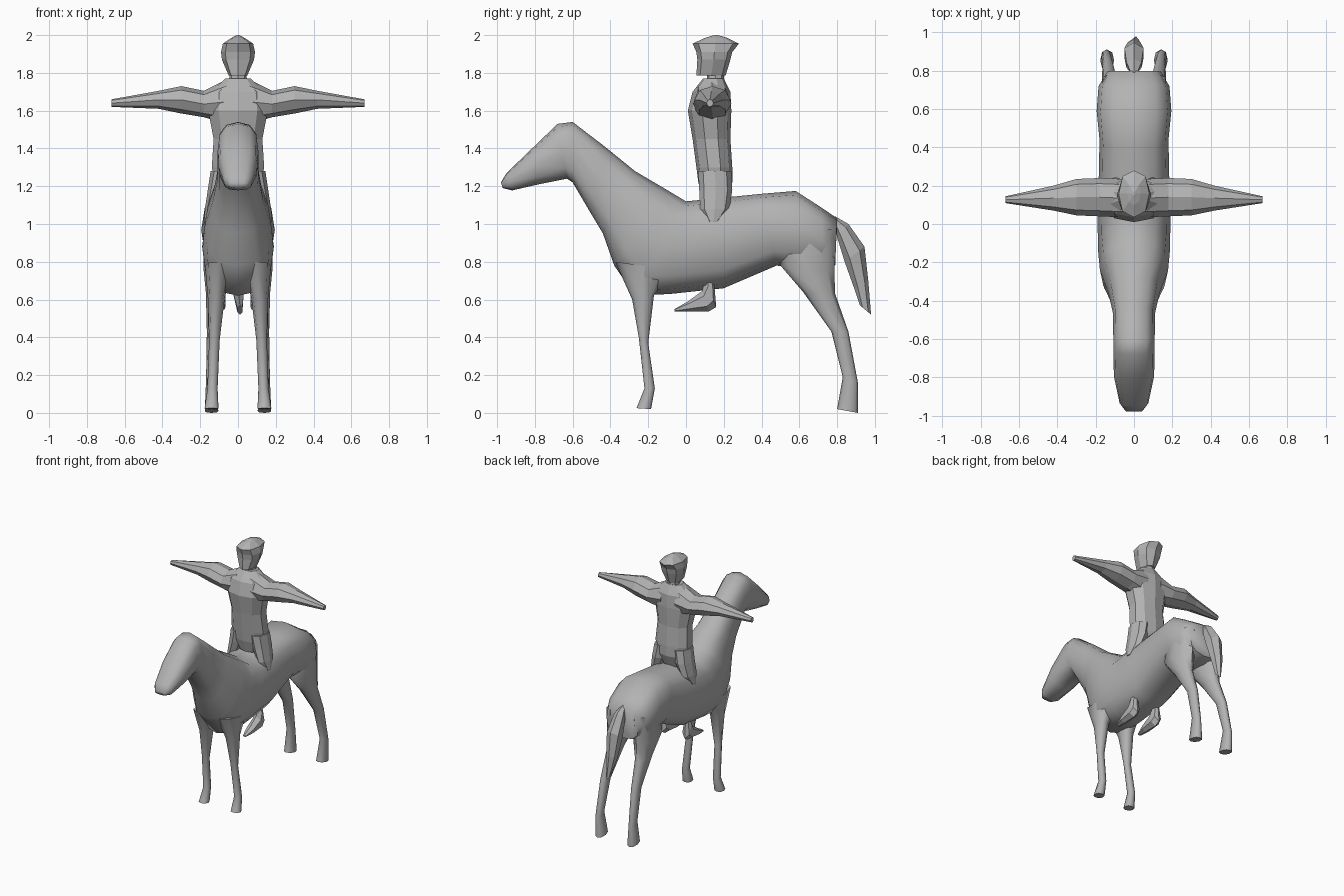
import bpy, bmesh, math
from mathutils import Vector

grey = bpy.data.materials.new("plain grey")
grey.diffuse_color = (0.45, 0.45, 0.45, 1)


def loft(name, rings, sides=8, power=1.0, smooth=None):
    """Skin rings given as (point a, opposite point b, half-width vector)."""
    bm = bmesh.new()
    loops = []
    for a, b, s in rings:
        a, b, s = Vector(a), Vector(b), Vector(s)
        mid, half = (a + b) / 2, (a - b) / 2
        loop = []
        for i in range(sides):
            t = 2 * math.pi * i / sides
            c, d = math.cos(t), math.sin(t)
            c = math.copysign(abs(c) ** power, c)
            d = math.copysign(abs(d) ** power, d)
            loop.append(bm.verts.new(mid + half * c + s * d))
        loops.append(loop)
    for p, q in zip(loops, loops[1:]):
        for i in range(sides):
            j = (i + 1) % sides
            bm.faces.new((p[i], p[j], q[j], q[i]))
    bm.faces.new(loops[0])
    bm.faces.new(loops[-1])
    bmesh.ops.recalc_face_normals(bm, faces=bm.faces)
    me = bpy.data.meshes.new(name)
    bm.to_mesh(me)
    bm.free()
    me.materials.append(grey)
    ob = bpy.data.objects.new(name, me)
    bpy.context.collection.objects.link(ob)
    if smooth:
        bpy.ops.object.select_all(action='DESELECT')
        ob.select_set(True)
        bpy.context.view_layer.objects.active = ob
        bpy.ops.object.shade_smooth_by_angle(angle=math.radians(smooth))
    return ob


def side_rings(rows, sx=1):
    """Rows of (ya, za, yb, zb, x centre, half width)."""
    return [((sx * x, ya, za), (sx * x, yb, zb), (w, 0, 0))
            for ya, za, yb, zb, x, w in rows]


def level_rings(rows, sx=1):
    """Rows of (y front, y back, z, x centre, half width)."""
    return side_rings([(f, z, b, z, x, w) for f, b, z, x, w in rows], sx)


# horse head, neck and trunk: top point, bottom point, half width
loft("horse_body", side_rings([
    (-.98, 1.22, -.97, 1.19, 0, .045),
    (-.95, 1.27, -.92, 1.178, 0, .075),
    (-.81, 1.405, -.78, 1.21, 0, .105),
    (-.68, 1.53, -.63, 1.24, 0, .108),
    (-.60, 1.54, -.60, 1.22, 0, .108),
    (-.43, 1.41, -.50, 1.05, 0, .11),
    (-.27, 1.28, -.44, .95, 0, .135),
    (-.10, 1.18, -.38, .78, 0, .178),
    (0, 1.12, -.27, .62, 0, .188),
    (.10, 1.13, -.08, .63, 0, .19),
    (.20, 1.14, .20, .66, 0, .185),
    (.40, 1.16, .48, .78, 0, .18),
    (.58, 1.175, .60, .76, 0, .195),
    (.72, 1.085, .72, .76, 0, .185),
    (.80, 1.03, .79, .78, 0, .14)]), 12, .75, 60)

# tail
loft("tail", side_rings([
    (.79, 1.04, .79, .99, 0, .02),
    (.86, 1.0, .80, .93, 0, .045),
    (.945, .88, .84, .80, 0, .058),
    (.965, .70, .89, .66, 0, .04),
    (.98, .52, .92, .57, .01, .015)]), 6)

for side, sx in (("left", 1), ("right", -1)):
    # horse legs
    loft("front_leg_" + side, side_rings([
        (-.375, .80, -.08, .76, .10, .075),
        (-.285, .60, -.17, .62, .115, .045),
        (-.25, .40, -.20, .37, .125, .028),
        (-.22, .13, -.165, .13, .135, .027),
        (-.262, .025, -.185, .02, .14, .037)], sx), 8, .85, 60)
    loft("hind_leg_" + side, side_rings([
        (.52, .92, .80, .98, .105, .075),
        (.50, .78, .785, .75, .115, .068),
        (.62, .64, .79, .63, .125, .045),
        (.77, .43, .86, .43, .135, .03),
        (.83, .19, .91, .16, .145, .024),
        (.80, .02, .91, 0, .14, .036)], sx), 8, .85, 60)
    # rider feet below the belly
    loft("rider_foot_" + side, side_rings([
        (-.06, .55, -.06, .537, .10, .015),
        (.01, .59, .01, .537, .10, .035),
        (.085, .645, .12, .537, .10, .04),
        (.10, .70, .16, .56, .10, .035),
        (.11, .72, .15, .68, .10, .02)], sx), 6)
    # rider thighs against the saddle area
    loft("rider_thigh_" + side, level_rings([
        (.065, .24, 1.28, .08, .065),
        (.07, .245, 1.18, .10, .06),
        (.075, .23, 1.08, .13, .045),
        (.12, .17, 1.01, .16, .02)], sx), 8)
    # rider arms stretched sideways
    loft("rider_arm_" + side, [
        ((sx * x, y, hi), (sx * x, y, lo), (0, w, 0))
        for x, y, w, hi, lo in [
            (.06, .135, .10, 1.765, 1.53),
            (.18, .14, .10, 1.705, 1.565),
            (.30, .14, .095, 1.73, 1.585),
            (.42, .135, .065, 1.705, 1.61),
            (.67, .127, .018, 1.66, 1.62)]], 8)

# rider torso
loft("rider_torso", level_rings([
    (.09, .21, 1.13, 0, .08),
    (.065, .245, 1.22, 0, .13),
    (.055, .245, 1.30, 0, .145),
    (.035, .235, 1.45, 0, .135),
    (.01, .24, 1.60, 0, .165),
    (.035, .235, 1.70, 0, .15),
    (.09, .20, 1.77, 0, .07)]), 10, .9)

# rider neck, head and cap
loft("rider_head", level_rings([
    (.11, .20, 1.74, 0, .05),
    (.11, .20, 1.785, 0, .045),
    (.055, .21, 1.787, 0, .05),
    (.06, .235, 1.87, 0, .085),
    (.055, .245, 1.91, 0, .09),
    (.035, .28, 1.955, 0, .08),
    (.10, .22, 1.985, 0, .035),
    (.15, .17, 2.0, 0, .006)]), 8, .85)
